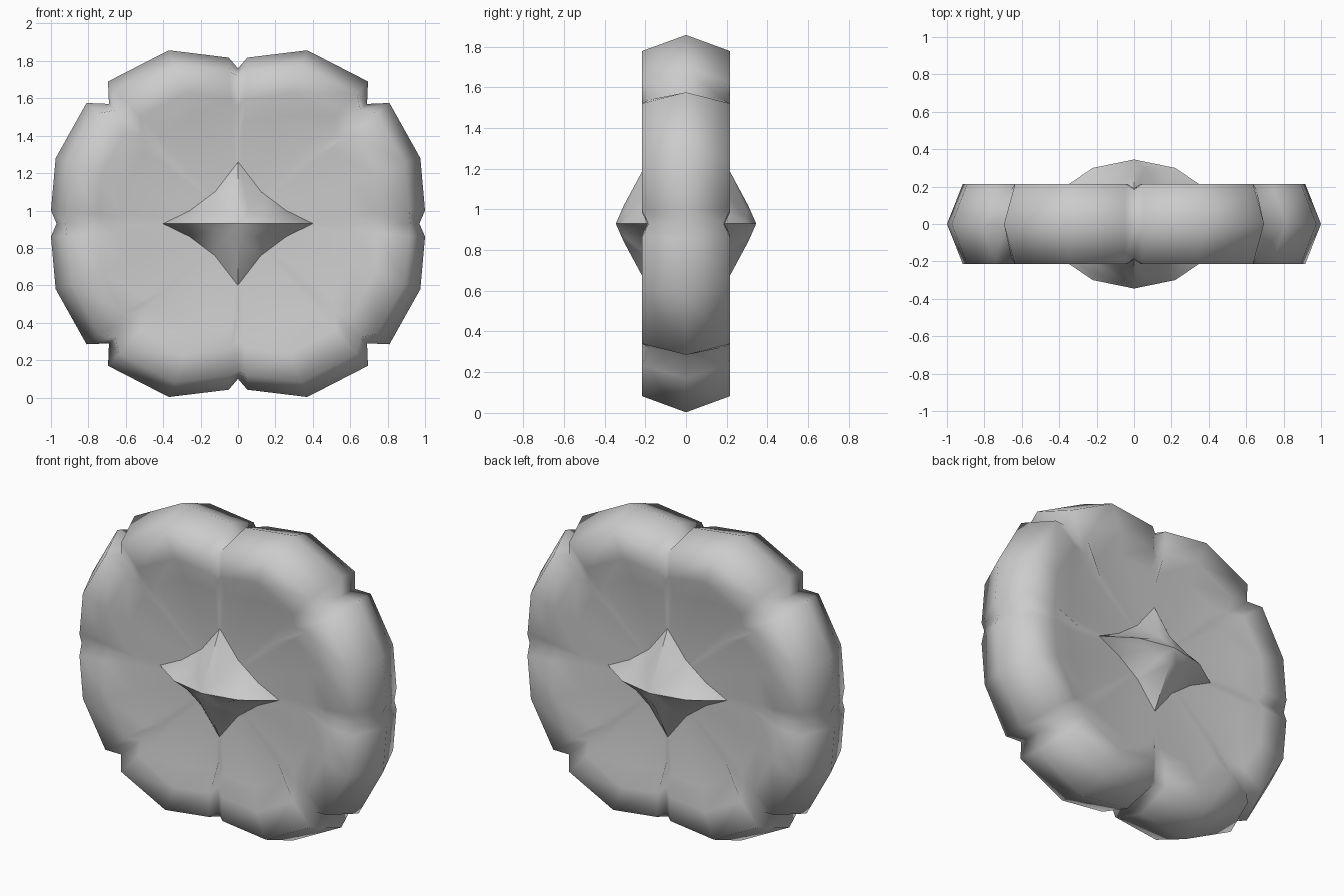
import bpy, math

if "Cube" in bpy.data.objects:
    bpy.data.objects.remove(bpy.data.objects["Cube"])

ZC = 0.93  # centre height


def make(name, verts, faces, angle):
    me = bpy.data.meshes.new(name)
    me.from_pydata(verts, [], faces)
    ob = bpy.data.objects.new(name, me)
    bpy.context.collection.objects.link(ob)
    bpy.ops.object.select_all(action='DESELECT')
    ob.select_set(True)
    bpy.context.view_layer.objects.active = ob
    bpy.ops.object.mode_set(mode='EDIT')
    bpy.ops.mesh.select_all(action='SELECT')
    bpy.ops.mesh.normals_make_consistent(inside=False)
    bpy.ops.object.mode_set(mode='OBJECT')
    bpy.ops.object.shade_smooth_by_angle(angle=math.radians(angle))
    return ob


def full_loop(quarter):
    # mirror a quarter outline (from top to right) into a closed clockwise loop
    half = quarter + [(x, -z, *r) for x, z, *r in quarter[-2::-1]]
    return half + [(-x, z, *r) for x, z, *r in half[-2:0:-1]]


# Puffy eight-lobed disc: outline x, z and whether the point is a groove
outline = full_loop([
    (0, .83, 1), (.05, .888, 0), (.37, .927, 0), (.695, .76, 0), (.69, .64, 1),
    (.81, .645, 0), (.975, .35, 0), (1.0, .07, 0), (.97, 0, 1)])
lobe = [(.62, -.178), (.75, -.215), (.915, -.215), (1, 0),
        (.915, .215), (.75, .215), (.62, .178)]
groove = [(.55, -.178), (.75, -.19), (.95, -.185), (1, 0),
          (.95, .185), (.75, .19), (.55, .178)]
n, m = len(outline), len(lobe)
verts, faces = [], []
for x, z, g in outline:
    verts += [(x * s, y, ZC + z * s) for s, y in (groove if g else lobe)]
verts += [(0, -.175, ZC), (0, .175, ZC)]
for i in range(n):
    a, b = i * m, (i + 1) % n * m
    faces += [(a + k, b + k, b + k + 1, a + k + 1) for k in range(m - 1)]
    faces += [(n * m, b, a), (n * m + 1, a + m - 1, b + m - 1)]
make("lobed_disc", verts, faces, 85)

# Four-pointed raised star, passing through both faces
base = full_loop([(0, .345), (.13, .175), (.27, .07), (.415, 0)])
inner = full_loop([(0, .09, .305), (.06, .065, .30), (.13, .035, .295), (.22, 0, .30)])
k = len(base)
verts, faces = [], []
for s in (-1, 1):
    o = len(verts)
    verts += [(x, s * .168, ZC + z) for x, z in base]
    verts += [(x, s * y, ZC + z) for x, z, y in inner]
    verts.append((0, s * .345, ZC))
    for i in range(k):
        j = (i + 1) % k
        faces += [(o + i, o + j, o + k + j, o + k + i), (o + k + i, o + k + j, o + 2 * k)]
for i in range(k):
    j = (i + 1) % k
    o = 2 * k + 1
    faces.append((i, j, o + j, o + i))
make("centre_star", verts, faces, 40)
